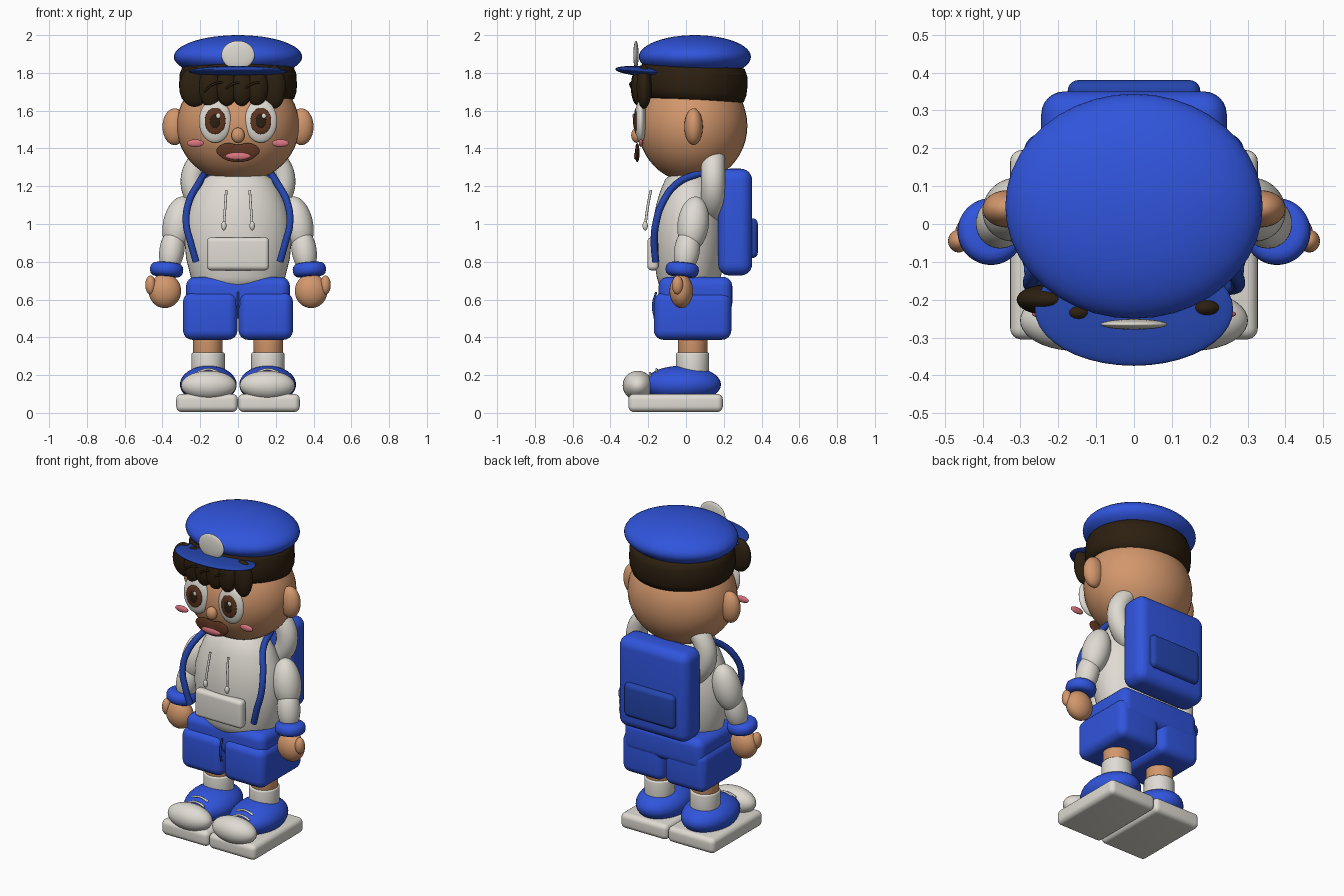
import bpy, bmesh, math
from mathutils import Vector

if "Cube" in bpy.data.objects:
    bpy.data.objects.remove(bpy.data.objects["Cube"], do_unlink=True)


def material(name, r, g, b):
    m = bpy.data.materials.new(name)
    m.use_nodes = True
    m.diffuse_color = (r, g, b, 1)
    bsdf = m.node_tree.nodes["Principled BSDF"]
    bsdf.inputs["Base Color"].default_value = (r, g, b, 1)
    bsdf.inputs["Roughness"].default_value = 0.6
    return m


BLUE = material("bright blue", .03, .09, .72)
NAVY = material("dark blue", .018, .06, .42)
GREY = material("warm white", .74, .71, .65)
SKIN = material("skin", .65, .31, .15)
HAIR = material("dark hair", .025, .014, .005)
BROWN = material("brown", .11, .035, .015)
PINK = material("pink", .7, .18, .21)


def add(name, bm, mat, loc=(0, 0, 0), rot=(0, 0, 0), scale=(1, 1, 1)):
    me = bpy.data.meshes.new(name)
    bmesh.ops.recalc_face_normals(bm, faces=bm.faces)
    for f in bm.faces:
        f.smooth = True
    bm.to_mesh(me)
    bm.free()
    me.materials.append(mat)
    ob = bpy.data.objects.new(name, me)
    ob.location, ob.rotation_euler, ob.scale = loc, rot, scale
    bpy.context.collection.objects.link(ob)
    return ob


def ball(name, mat, loc, radii, rot=(0, 0, 0)):
    bm = bmesh.new()
    bmesh.ops.create_uvsphere(bm, u_segments=40, v_segments=24, radius=1)
    return add(name, bm, mat, loc, rot, radii)


def box(name, mat, loc, size, bevel):
    bm = bmesh.new()
    bmesh.ops.create_cube(bm, size=1)
    bmesh.ops.scale(bm, vec=size, verts=bm.verts)
    bmesh.ops.bevel(bm, geom=bm.edges[:], offset=bevel, segments=6,
                    profile=0.5, affect='EDGES')
    return add(name, bm, mat, loc)


def lathe(name, mat, profile, loc=(0, 0, 0), rot=(0, 0, 0), depth=1):
    """Spin (radius, height) points about z, then squash in y."""
    bm = bmesh.new()
    vs = [bm.verts.new((r, 0, z)) for r, z in profile]
    es = [bm.edges.new(p) for p in zip(vs, vs[1:])]
    bmesh.ops.spin(bm, geom=vs + es, cent=(0, 0, 0), axis=(0, 0, 1),
                   angle=math.tau, steps=48)
    bmesh.ops.remove_doubles(bm, verts=bm.verts, dist=1e-4)
    return add(name, bm, mat, loc, rot, (1, depth, 1))


def rounded_ring(r, half, e):
    """Profile of a solid disc with rounded rims."""
    arc = [(r - e + e * math.cos(a), math.copysign(half - e, a) + e * math.sin(a))
           for a in [math.radians(d) for d in (-90, -60, -30, -1, 1, 30, 60, 90)]]
    return [(0, -half)] + arc + [(0, half)]


def tube(name, mat, points, radius):
    cu = bpy.data.curves.new(name, 'CURVE')
    cu.dimensions = '3D'
    cu.bevel_depth, cu.bevel_resolution, cu.use_fill_caps = radius, 3, True
    sp = cu.splines.new('BEZIER')
    sp.bezier_points.add(len(points) - 1)
    for bp, p in zip(sp.bezier_points, points):
        bp.co = p
        bp.handle_left_type = bp.handle_right_type = 'AUTO'
    cu.materials.append(mat)
    ob = bpy.data.objects.new(name, cu)
    bpy.context.collection.objects.link(ob)
    return ob


# Head and face
ball("head", SKIN, (0, .035, 1.52), (.325, .29, .3))
ball("nose", SKIN, (0, -.262, 1.47), (.035, .028, .04))
ball("mouth", BROWN, (0, -.258, 1.375), (.1, .012, .047))
ball("tongue", PINK, (0, -.266, 1.36), (.065, .01, .02))

# Cap
ball("cap_crown", BLUE, (0, .047, 1.885), (.34, .297, .115))
ball("cap_brim", NAVY, (0, -.225, 1.808), (.262, .15, .026), (-.08, 0, 0))
ball("cap_badge", GREY, (0, -.265, 1.895), (.088, .014, .075))

# Hair band and fringe
lathe("hair_band", HAIR,
      [(.2, -.09), (.27, -.088), (.298, -.075), (.31, -.04), (.312, 0),
       (.308, .06), (.29, .1), (.2, .12)],
      (0, .035, 1.74), (-.07, 0, 0), .93)
fringe = [(-.23, -.2, .08, .105), (-.145, -.235, .06, .115),
          (-.06, -.248, .06, .1), (.02, -.252, .06, .1),
          (.1, -.248, .06, .1), (.19, -.222, .063, .115)]
for i, (x, y, w, h) in enumerate(fringe):
    ball(f"fringe_lock_{i}", HAIR, (x, y, 1.725), (w, .04, h))
for i, x in enumerate((-.13, -.03, .07)):
    tube(f"fringe_strand_{i}", HAIR,
         [(x - .05, -.275, 1.70), (x, -.295, 1.74), (x + .06, -.275, 1.75)], .006)

# Sweatshirt, hood and belly pocket
lathe("sweatshirt", GREY,
      [(0, .66), (.23, .67), (.25, .72), (.275, .82), (.284, .92), (.277, 1.02),
       (.255, 1.1), (.225, 1.17), (.185, 1.235), (.11, 1.28), (0, 1.3)],
      (0, .015, 0), depth=.68)
bpy.ops.mesh.primitive_torus_add(major_radius=.242, minor_radius=.0625,
                                 major_segments=48, minor_segments=20,
                                 location=(0, .143, 1.225),
                                 rotation=(math.pi / 2, 0, 0))
hood = bpy.context.object
hood.name = "hood"
hood.scale.y = .82
hood.data.materials.append(GREY)
bpy.ops.object.shade_smooth()
box("belly_pocket", GREY, (0, -.175, .842), (.33, .06, .175), .024)

# Backpack
box("backpack", BLUE, (0, .26, 1.01), (.49, .18, .565), .06)
box("backpack_pocket", NAVY, (0, .35, .925), (.35, .06, .21), .028)

# Shorts
box("shorts_waist", BLUE, (0, .05, .625), (.55, .39, .19), .05)
tube("shorts_fly", NAVY, [(0, -.158, .64), (0, -.175, .57), (0, -.165, .5)], .006)

# Everything that comes in pairs
for s, side in ((1, "left"), (-1, "right")):
    def at(x, y, z):
        return Vector((s * x, y, z))

    # Face
    ball(side + "_eye", GREY, at(.121, -.24, 1.545), (.086, .03, .115))
    ball(side + "_iris", BROWN, at(.121, -.264, 1.545), (.055, .012, .07))
    ball(side + "_pupil", HAIR, at(.121, -.274, 1.545), (.027, .006, .037))
    ball(side + "_eye_shine", GREY, (s * .121 + .016, -.279, 1.572),
         (.011, .004, .013))
    ball(side + "_lip", BROWN, at(.05, -.258, 1.388), (.064, .011, .04))
    ball(side + "_cheek", PINK, at(.225, -.238, 1.428), (.045, .012, .02))
    ball(side + "_ear", SKIN, at(.335, .04, 1.515), (.065, .049, .097))

    # Arm and hand
    ball(side + "_upper_arm", GREY, at(.315, .038, 1.0), (.082, .083, .148),
         (-.12, -s * .2, 0))
    ball(side + "_forearm", GREY, at(.35, .005, .86), (.066, .068, .125),
         (-.15, -s * .15, 0))
    lathe(side + "_cuff", BLUE, rounded_ring(.088, .036, .03),
          at(.378, -.02, .758), (-.1, -s * .08, 0))
    ball(side + "_hand", SKIN, at(.387, -.025, .645), (.086, .062, .09))
    ball(side + "_thumb", SKIN, at(.463, -.045, .677), (.028, .03, .05))

    # Backpack strap and drawstring
    tube(side + "_strap", NAVY,
         [at(.17, .09, 1.275), at(.205, -.04, 1.22), at(.262, -.125, 1.11),
          at(.274, -.16, 1.0), at(.25, -.168, .9), at(.222, -.16, .8)], .019)
    tube(side + "_drawstring", GREY,
         [at(.062, -.186, 1.18), at(.068, -.203, 1.09), at(.075, -.215, 1.0)], .007)
    ball(side + "_drawstring_tip", GREY, at(.075, -.216, .99), (.014, .014, .024))

    # Leg, sock and shoe
    box(side + "_shorts_leg", BLUE, at(.147, .035, .512), (.288, .41, .25), .05)
    lathe(side + "_leg", SKIN, rounded_ring(.078, .1, .005), at(.16, .035, .4))
    lathe(side + "_sock", GREY, rounded_ring(.088, .075, .01), at(.158, .035, .245))
    box(side + "_sole", GREY, at(.164, -.055, .053), (.326, .5, .096), .03)
    ball(side + "_shoe", BLUE, at(.157, -.02, .15), (.15, .205, .1))
    ball(side + "_shoe_toe", GREY, at(.155, -.255, .145), (.146, .08, .078))
    for i, y in enumerate((-.19, -.155)):
        z = .152 + .1 * math.sqrt(1 - ((y + .02) / .205) ** 2)
        tube(f"{side}_lace_{i}", GREY,
             [at(.1, y, z - .012), at(.157, y, z + .004), at(.214, y, z - .012)], .006)
